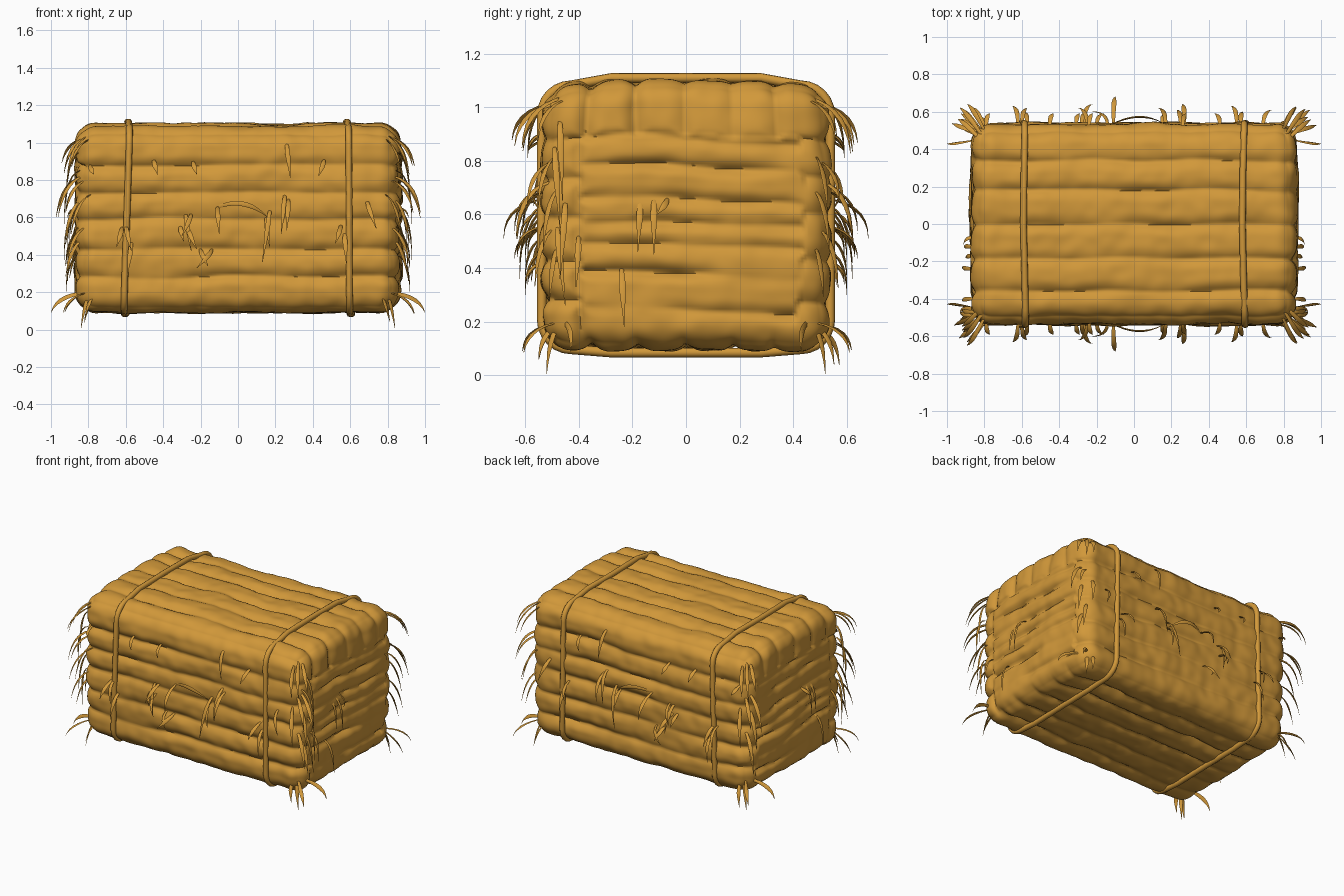
import bpy, bmesh, math, random
from mathutils import Vector, noise

if "Cube" in bpy.data.objects:
    bpy.data.objects.remove(bpy.data.objects["Cube"])

random.seed(4)
straw = bpy.data.materials.new("golden straw")
straw.diffuse_color = (0.64, 0.315, 0.042, 1)
straw.use_nodes = True
straw.node_tree.nodes["Principled BSDF"].inputs["Base Color"].default_value = straw.diffuse_color


def finish(bm, name, angle=60):
    bmesh.ops.recalc_face_normals(bm, faces=bm.faces)
    me = bpy.data.meshes.new(name)
    bm.to_mesh(me)
    bm.free()
    ob = bpy.data.objects.new(name, me)
    bpy.context.collection.objects.link(ob)
    me.materials.append(straw)
    bpy.ops.object.select_all(action='DESELECT')
    ob.select_set(True)
    bpy.context.view_layer.objects.active = ob
    bpy.ops.object.shade_smooth_by_angle(angle=math.radians(angle))
    return ob


# Bale body: rounded, slightly crowned box pressed into rolls by grooves
H, R, CZ = Vector((0.875, 0.54, 0.505)), 0.1, 0.597
TOP_Y = (-0.37, -0.19, 0.0, 0.19, 0.35)
SIDE_Z = (0.28, 0.43, 0.59, 0.74, 0.9)
END_Z = (0.25, 0.38, 0.48, 0.56, 0.65, 0.78, 0.885)


def groove(v, lines, width=0.07):
    d = min(abs(v - g) for g in lines)
    return max(0, 1 - d / width) ** 2.2


def press(p, n):
    wob = 0.018 * noise.noise(p * 2.5)
    z, y = p.z + wob, p.y + wob
    var = 0.75 + 0.6 * noise.noise(p * 3 + Vector((7, 3, 1)))
    top = groove(y, TOP_Y)
    side = groove(z, SIDE_Z)
    if z > 0.9:
        end = max(top, groove(z, END_Z, 0.05))
    elif y < -0.39 or y > 0.43:
        end = side
    else:
        streak = 0.8 + 1.5 * noise.noise(Vector((y * 3, z * 9, 2)))
        end = groove(z + 0.04 * y, END_Z, 0.05) * max(0.15, min(1.2, streak))
    end = max(end, 0.6 * groove(y, (-0.4,), 0.05) * (z < 0.9))
    dent = n.z ** 2 * top + n.y ** 2 * side + n.x ** 2 * end
    lump = 0.012 * noise.noise(p * 5) + 0.006 * noise.noise(p * 13)
    return -0.032 * var * dent + lump


bm = bmesh.new()
bmesh.ops.create_cube(bm, size=2)
bmesh.ops.subdivide_edges(bm, edges=bm.edges[:], cuts=90, use_grid_fill=True)
for v in bm.verts:
    u = v.co.copy()
    p = Vector([u[i] * H[i] for i in range(3)])
    core = Vector([max(-H[i] + R, min(H[i] - R, p[i])) for i in range(3)])
    n = (p - core).normalized()
    p = core + n * R + Vector((0, 0, CZ))
    q = p + n * press(p, n)
    # Ends and sides pull in towards the edges, top falls off at the sides
    q.x *= 1 - 0.02 * u.z ** 4 - 0.02 * u.y ** 4
    q.y *= 1 - 0.035 * abs(u.z) ** 5
    q.z -= 0.03 * u.y ** 4 * max(0, u.z)
    v.co = q
finish(bm, "hay_bale_body", 70)

# Twine loops round the bale
for side, name in ((-1, "left_twine"), (1, "right_twine")):
    pts = []
    hy, hz, r = 0.538, 0.5, 0.11
    for k, (sy, sz) in enumerate(((1, 1), (-1, 1), (-1, -1), (1, -1))):
        for j in range(7):
            a = math.radians(90 * k + 15 * j)
            pts.append((sy * (hy - r) + r * math.cos(a),
                        CZ + sz * (hz - r) + r * math.sin(a) - 0.015 * (sz > 0)))
        if k % 2 == 0:      # bowed run across top and bottom
            pts += [(sz * yy, CZ + sz * (hz + 0.012)) for yy in (0.28, 0, -0.28)]
    cu = bpy.data.curves.new(name, 'CURVE')
    cu.dimensions = '3D'
    cu.bevel_depth, cu.bevel_resolution = 0.018, 3
    sp = cu.splines.new('POLY')
    sp.points.add(len(pts) - 1)
    for q, (y, z) in zip(sp.points, pts):
        q.co = (side * (0.605 - 0.018 * z) + 0.006 * math.sin(5 * y + 4 * z), y, z, 1)
    sp.use_cyclic_u = True
    ob = bpy.data.objects.new(name, cu)
    bpy.context.collection.objects.link(ob)
    cu.materials.append(straw)
    bpy.ops.object.select_all(action='DESELECT')
    ob.select_set(True)
    bpy.context.view_layer.objects.active = ob
    bpy.ops.object.convert(target='MESH')
    bpy.ops.object.shade_smooth_by_angle(angle=math.radians(60))


# Straw blade: flat sliver along a quadratic curve, pointed at the tip
def blade(bm, a, c, b, w, out, n=7):
    a, b, c, out = Vector(a), Vector(b), Vector(c), Vector(out)
    rings = []
    for i in range(n + 1):
        t = i / n
        p = a * (1 - t) ** 2 + c * 2 * t * (1 - t) + b * t * t
        tan = ((c - a) * (1 - t) + (b - c) * t).normalized()
        s = tan.cross(out)
        s = s.normalized() if s.length > 0.01 else Vector((0, 0, 1))
        up = s.cross(tan)
        k = w * max(0.1, min(1, 0.55 + t, 2.6 * (1 - t)))
        rings.append([bm.verts.new(p + s * k * x + up * k * 0.4 * y)
                      for x, y in ((1, 0), (0, 1), (-1, 0), (0, -1))])
    for r0, r1 in zip(rings, rings[1:]):
        for j in range(4):
            bm.faces.new((r0[j], r0[j - 1], r1[j - 1], r1[j]))
    bm.faces.new(rings[0])
    bm.faces.new(rings[-1])


# Straws on front and back: x, z at root, x, z at tip, stick-out
FACE = ((-0.25, 0.62, -0.30, 0.50, 0.08), (-0.28, 0.62, -0.25, 0.42, 0.06), (-0.27, 0.55, -0.22, 0.43, 0.1),
        (-0.31, 0.56, -0.29, 0.47, 0.05), (-0.14, 0.43, -0.22, 0.33, 0.06), (-0.2, 0.43, -0.16, 0.34, 0.05),
        (-0.11, 0.66, -0.10, 0.51, 0.14), (0.17, 0.64, 0.13, 0.36, 0.08), (0.15, 0.6, 0.17, 0.44, 0.05),
        (0.25, 0.72, 0.23, 0.51, 0.07), (0.27, 0.7, 0.26, 0.53, 0.1), (0.26, 1.0, 0.28, 0.81, 0.05),
        (0.46, 0.91, 0.43, 0.82, 0.05), (-0.45, 0.91, -0.43, 0.83, 0.05), (-0.24, 0.9, -0.22, 0.83, 0.05),
        (-0.62, 0.55, -0.65, 0.44, 0.09), (-0.6, 0.56, -0.57, 0.42, 0.08), (-0.57, 0.47, -0.59, 0.3, 0.06),
        (0.55, 0.56, 0.52, 0.46, 0.09), (0.57, 0.52, 0.58, 0.35, 0.06), (0.69, 0.69, 0.74, 0.54, 0.07),
        (-0.79, 0.88, -0.77, 0.83, 0.05))
# Straws on the ends: y, z at root, y, z at tip, stick-out
ENDS = ((-0.17, 0.66, -0.18, 0.46, 0.03), (-0.12, 0.66, -0.12, 0.45, 0.04), (-0.07, 0.66, -0.11, 0.6, 0.04),
        (-0.24, 0.4, -0.23, 0.18, 0.05), (-0.47, 0.95, -0.46, 0.65, 0.05), (-0.49, 0.85, -0.47, 0.55, 0.06),
        (-0.45, 0.65, -0.47, 0.36, 0.06), (-0.4, 0.52, -0.41, 0.33, 0.05), (-0.48, 0.55, -0.45, 0.26, 0.04))
bm = bmesh.new()
for s in (-1, 1):
    for x, z, x2, z2, o in FACE:
        blade(bm, (x, s * 0.515, z), (x, s * (0.54 + o), z - 0.02), (x2, s * (0.54 + o), z2),
              0.013, (0, s, 0))
    # Looped straw in the middle
    blade(bm, (-0.14, s * 0.52, 0.64), (0.03, s * 0.62, 0.73), (0.17, s * 0.53, 0.59), 0.013, (0, s, 0), 12)
    for y, z, y2, z2, o in ENDS:
        blade(bm, (s * 0.845, y, z), (s * (0.87 + o), y, z - 0.02), (s * (0.87 + o), y2, z2),
              0.012, (s, 0, 0))
finish(bm, "face_straws", 50)

# Corner tufts: root and tip, mirrored to all four upright edges
CORNER = (((0.79, 0.44, 1.04), (0.92, 0.62, 0.84)), ((0.81, 0.44, 1.03), (0.93, 0.56, 0.88)),
          ((0.78, 0.46, 1.02), (0.88, 0.64, 0.87)),
          ((0.83, 0.48, 0.82), (0.97, 0.54, 0.61)), ((0.81, 0.49, 0.8), (0.93, 0.58, 0.64)),
          ((0.79, 0.51, 0.72), (0.88, 0.62, 0.5)), ((0.83, 0.47, 0.7), (0.92, 0.52, 0.46)),
          ((0.81, 0.49, 0.55), (0.91, 0.57, 0.34)), ((0.83, 0.48, 0.48), (0.91, 0.52, 0.28)),
          ((0.80, 0.46, 0.2), (1.0, 0.43, 0.09)), ((0.79, 0.46, 0.2), (0.93, 0.61, 0.10)),
          ((0.79, 0.46, 0.2), (0.84, 0.52, 0.005)), ((0.77, 0.48, 0.18), (0.82, 0.56, 0.05)))
bm = bmesh.new()
for sx in (-1, 1):
    for sy in (-1, 1):
        for a, b in CORNER:
            a, b = Vector(a), Vector(b)
            if b.x < 0.99 and b.z > 0.02:
                b += Vector([random.uniform(-0.015, 0.015) for _ in range(3)])
            c = Vector((b.x * 0.97, b.y * 0.98, a.z * 0.85 + b.z * 0.15))
            blade(bm, *[(v.x * sx, v.y * sy, v.z) for v in (a, c, b)], 0.013, (sx, sy, 0.3))
finish(bm, "corner_tufts", 50)
